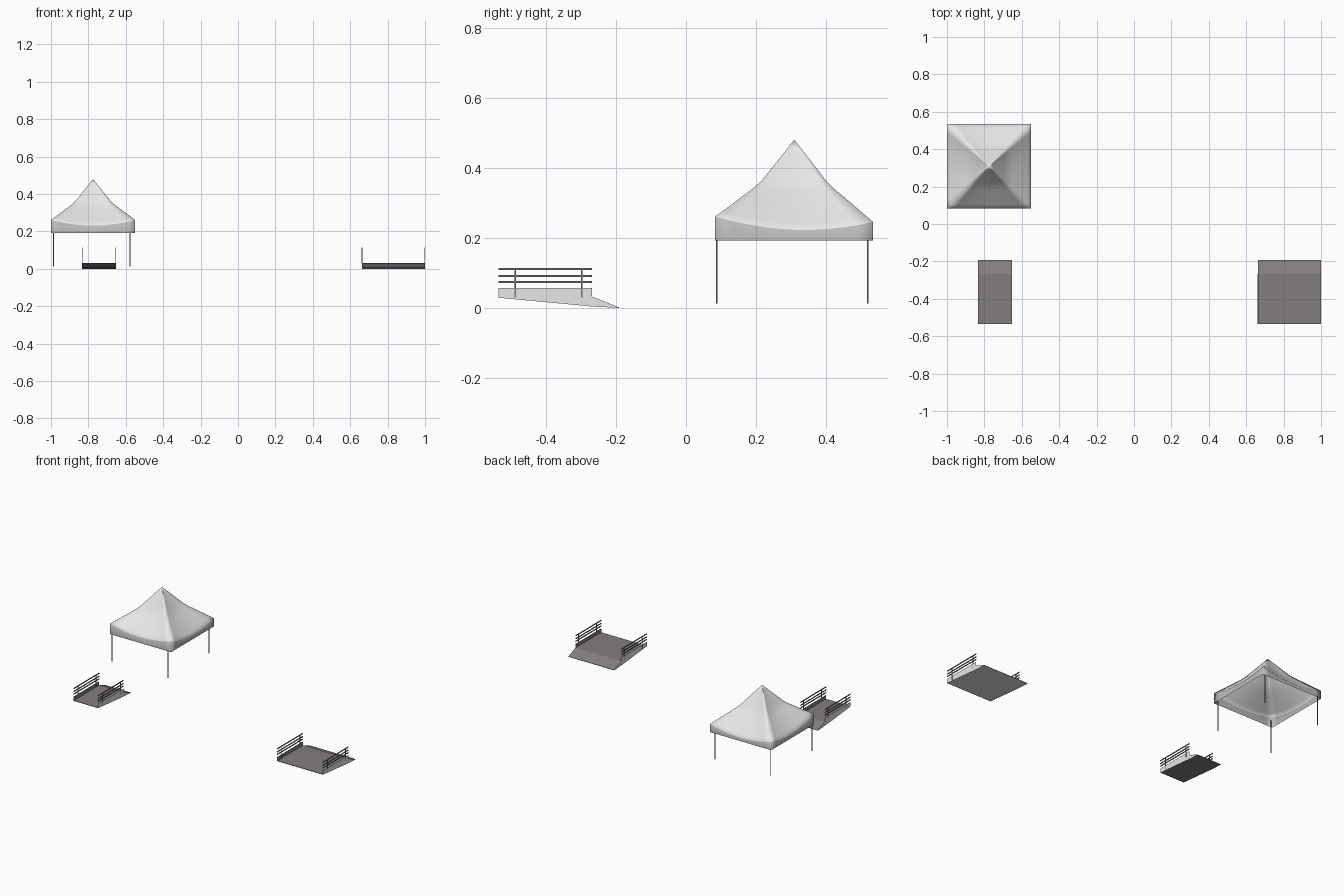
import bpy, bmesh, math
from mathutils import Vector

if "Cube" in bpy.data.objects:
    bpy.data.objects.remove(bpy.data.objects["Cube"])


def mat(name, r, g, b):
    m = bpy.data.materials.new(name)
    m.diffuse_color = (r, g, b, 1)
    m.use_nodes = True
    m.node_tree.nodes["Principled BSDF"].inputs["Base Color"].default_value = m.diffuse_color
    return m


CANVAS = mat("canvas_white", 0.8, 0.8, 0.8)
VALANCE = mat("valance_grey", 0.5, 0.5, 0.5)
PANEL = mat("panel_light_grey", 0.8, 0.8, 0.8)
DECK = mat("deck_warm_grey", 0.23, 0.205, 0.21)
RAIL = mat("rail_grey", 0.2, 0.19, 0.2)
POLE = mat("pole_grey", 0.17, 0.17, 0.17)


def finish(name, bm, mats, rule=None):
    bmesh.ops.recalc_face_normals(bm, faces=bm.faces)
    bm.normal_update()
    if rule:
        for f in bm.faces:
            f.material_index = rule(f)
    me = bpy.data.meshes.new(name)
    bm.to_mesh(me)
    bm.free()
    for m in mats:
        me.materials.append(m)
    ob = bpy.data.objects.new(name, me)
    bpy.context.collection.objects.link(ob)
    return ob


def add_box(bm, lo, hi):
    vs = bmesh.ops.create_cube(bm, size=1)["verts"]
    for v in vs:
        v.co = Vector([(a + b) / 2 + c * (b - a) for a, b, c in zip(lo, hi, v.co)])


# Tent canopy: square rings, concave ridges, cloth sagging between the ridges
CX, CY, HALF = -0.775, 0.309, 0.2255
PROFILE = [(0, 0.48), (0.44, 0.354), (1.0, 0.253)]
SEG, RINGS = 10, 12


def ridge(r):
    for (r0, z0), (r1, z1) in zip(PROFILE, PROFILE[1:]):
        if r <= r1:
            return z0 + (z1 - z0) * (r - r0) / (r1 - r0)
    return PROFILE[-1][1]


def ring_points(r, bottom=None):
    pts = []
    for side in range(4):
        a = side * math.pi / 2
        for i in range(SEG):
            t = -1 + 2 * i / SEG
            dx = r * (math.cos(a) - t * math.sin(a))
            dy = r * (math.sin(a) + t * math.cos(a))
            z = ridge(r) - 0.03 * r * (1 - t * t) - 0.008 * dy * r
            pts.append((CX + dx * HALF, CY + dy * HALF, z if bottom is None else bottom))
    return pts


bm = bmesh.new()
apex = bm.verts.new((CX, CY, 0.48))
rings = [[bm.verts.new(p) for p in ring_points(k / RINGS)] for k in range(1, RINGS + 1)]
rings.append([bm.verts.new(p) for p in ring_points(1, 0.192)])
N = 4 * SEG
for i in range(N):
    j = (i + 1) % N
    bm.faces.new((apex, rings[0][i], rings[0][j]))
    for a, b in zip(rings, rings[1:]):
        bm.faces.new((a[i], b[i], b[j], a[j]))
# the upright rim band is the valance
canopy = finish("tent_canopy", bm, [CANVAS, VALANCE], lambda f: 1 if abs(f.normal.z) < 0.05 else 0)
for p in canopy.data.polygons:
    p.use_smooth = True

# Tent poles
bm = bmesh.new()
for x in (-0.986, -0.577):
    for y in (0.088, 0.519):
        add_box(bm, (x - 0.002, y - 0.002, 0.012), (x + 0.002, y + 0.002, 0.235))
finish("tent_poles", bm, [POLE])

# Ramp platforms: wedge deck, thin side panels, posts and three rails a side
Y0, Y1, Y2 = -0.535, -0.268, -0.192
WEDGE = [(Y0, 0.029), (Y0, 0.032), (Y1, 0.032), (Y2, 0.002), (Y2, 0.0), (Y1, 0.004)]


def platform(name, x0, x1, under):
    bm = bmesh.new()
    a = [bm.verts.new((x0, y, z)) for y, z in WEDGE]
    b = [bm.verts.new((x1, y, z)) for y, z in WEDGE]
    bm.faces.new(a)
    bm.faces.new(b)
    for i in range(len(a)):
        j = (i + 1) % len(a)
        bm.faces.new((a[i], a[j], b[j], b[i]))
    finish(name + "_deck", bm, [DECK, PANEL, under],
           lambda f: 1 if abs(f.normal.x) > 0.9 else 2 if f.normal.z < -0.5 else 0)

    mid = (x0 + x1) / 2
    bm = bmesh.new()
    for x, s in ((x0, 1), (x1, -1)):
        xs = sorted((x, x + s * 0.002))
        add_box(bm, (xs[0], Y0, 0.03), (xs[1], Y1, 0.057))
    # outer faces are light, inner faces match the deck
    finish(name + "_side_panels", bm, [PANEL, DECK],
           lambda f: 1 if f.normal.x * (mid - f.calc_center_median().x) > 0.001 else 0)

    bm = bmesh.new()
    for x, s in ((x0, 1), (x1, -1)):
        xs = sorted((x - s * 0.001, x + s * 0.003))
        for y in (-0.488, -0.298):
            add_box(bm, (xs[0], y - 0.002, 0.03), (xs[1], y + 0.002, 0.112))
        for z in (0.074, 0.091, 0.111):
            add_box(bm, (xs[0], Y0, z - 0.003), (xs[1], Y1, z + 0.003))
    finish(name + "_railings", bm, [RAIL])


platform("small_ramp", -0.834, -0.653, DECK)
platform("large_ramp", 0.662, 0.999, PANEL)
